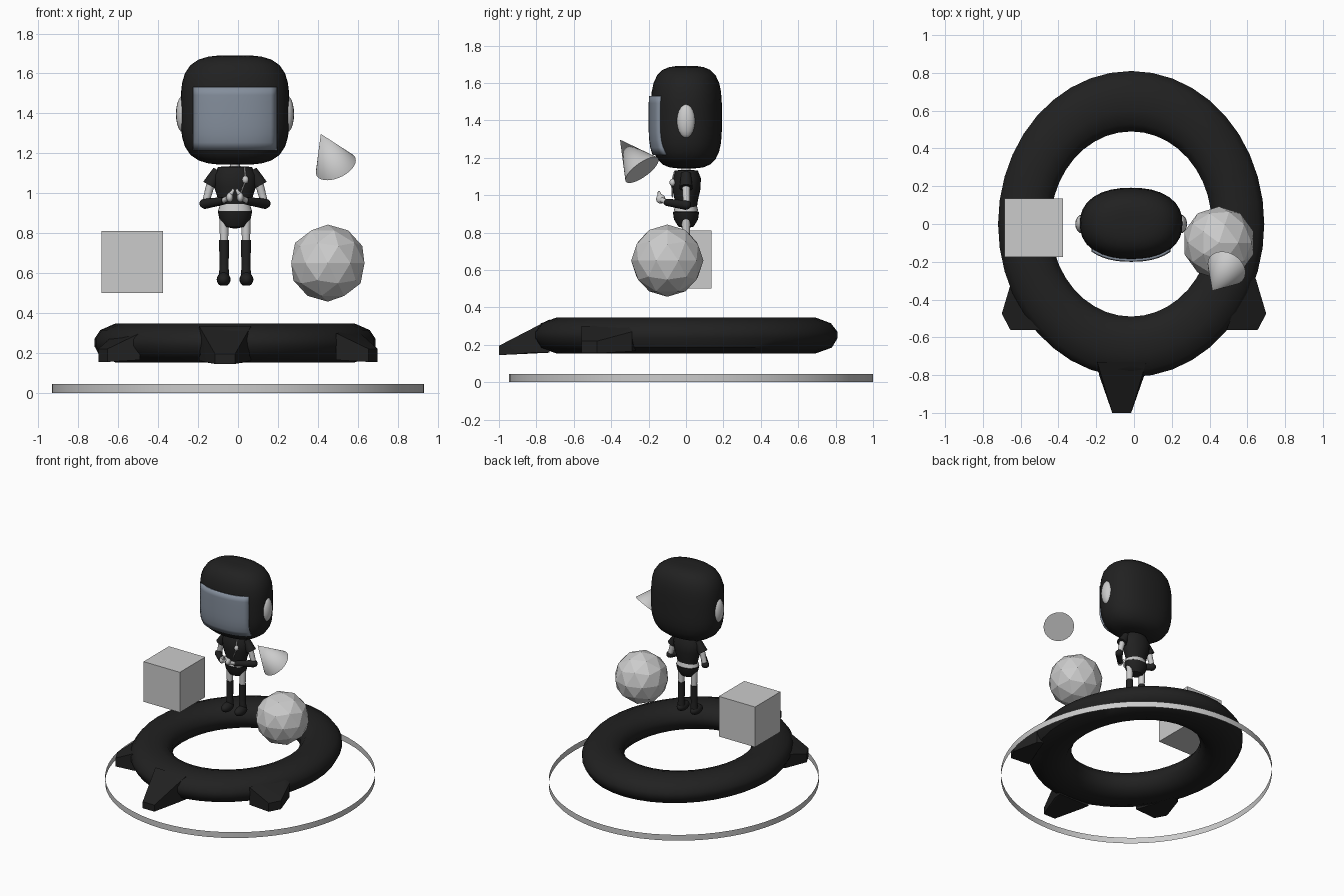
import bpy, bmesh, math
from mathutils import Vector, Matrix

if "Cube" in bpy.data.objects:
    bpy.data.objects.remove(bpy.data.objects["Cube"])

CX = -0.015  # the figure and platform sit slightly left of centre


def material(name, rgb):
    m = bpy.data.materials.new(name)
    m.diffuse_color = (*rgb, 1)
    m.use_nodes = True
    m.node_tree.nodes["Principled BSDF"].inputs["Base Color"].default_value = m.diffuse_color
    return m


BLACK = material("black", (0.015, 0.015, 0.015))
GLASS = material("slate_glass", (0.23, 0.27, 0.33))


def finish(name, bm, mat=None, angle=40, recalc=True):
    if recalc:
        bmesh.ops.recalc_face_normals(bm, faces=bm.faces)
    me = bpy.data.meshes.new(name)
    bm.to_mesh(me)
    bm.free()
    if angle:
        me.shade_smooth()
        me.set_sharp_from_angle(angle=math.radians(angle))
    if mat:
        me.materials.append(mat)
    ob = bpy.data.objects.new(name, me)
    bpy.context.collection.objects.link(ob)
    return ob


def lathe(name, profile, center, sx, sy, mat=None, seg=32, closed=False, angle=40):
    bm = bmesh.new()
    rings = []
    for r, z in profile:
        rings.append([bm.verts.new((center[0] + sx * r * math.cos(2 * math.pi * i / seg),
                                    center[1] + sy * r * math.sin(2 * math.pi * i / seg), z))
                      for i in range(seg)])
    n = len(rings)
    for k in range(n if closed else n - 1):
        a, b = rings[k], rings[(k + 1) % n]
        for i in range(seg):
            j = (i + 1) % seg
            bm.faces.new((a[i], a[j], b[j], b[i]))
    bmesh.ops.remove_doubles(bm, verts=bm.verts, dist=1e-5)
    return finish(name, bm, mat, angle)


def ellipsoid(name, c, size, mat=None):
    bm = bmesh.new()
    bmesh.ops.create_uvsphere(bm, u_segments=16, v_segments=10, radius=1,
                              matrix=Matrix.Translation(c) @ Matrix.Diagonal((*size, 1)))
    return finish(name, bm, mat)


def limb(name, a, b, r1, r2, mat=None, seg=14):
    a, b = Vector(a), Vector(b)
    d = b - a
    bm = bmesh.new()
    bmesh.ops.create_cone(bm, cap_ends=True, segments=seg, radius1=r1, radius2=r2, depth=d.length,
                          matrix=Matrix.Translation((a + b) / 2) @ d.to_track_quat('Z', 'Y').to_matrix().to_4x4())
    return finish(name, bm, mat)


def hull(name, pts, mat=None):
    bm = bmesh.new()
    for p in pts:
        bm.verts.new(p)
    bmesh.ops.convex_hull(bm, input=bm.verts)
    return finish(name, bm, mat, 20)


# Thin open ground band
lathe("ground_band", [(1, 0), (1, 0.045)], (0, 0.027), 0.933, 0.973, seg=64)

# Oval hover ring with a faceted tube section
lathe("hover_ring", [(.81, .235), (.81, .27), (.775, .315), (.69, .347), (.60, .347), (.53, .325),
                     (.49, .275), (.49, .23), (.53, .175), (.60, .153), (.69, .153), (.78, .185)],
      (CX, 0), 0.87, 1, BLACK, seg=40, closed=True)

# Three wedge fins at the front of the ring
fx = -0.065
hull("front_fin", [(fx + s * w, y, z) for s in (-1, 1)
                   for w, y, z in ((.13, -.73, .335), (.13, -.73, .158), (.12, -.80, .16),
                                   (.05, -1.0, .195), (.05, -1.0, .145))], BLACK)
for side, s in (("left", -1), ("right", 1)):
    hull(side + "_fin", [(s * x, y, z) for x, y, lo, hi in
                         ((.60, -.27, .17, .31), (.645, -.29, .165, .27), (.70, -.475, .155, .22),
                          (.655, -.56, .155, .22), (.49, -.56, .165, .30)) for z in (lo, hi)], BLACK)

# Helmet: rounded box from a radially projected sphere
HA, HB, HC, HZ, P, Q = 0.272, 0.19, 0.274, 1.417, 2.3, 3.5
bm = bmesh.new()
bmesh.ops.create_uvsphere(bm, u_segments=32, v_segments=20, radius=1)
for v in bm.verts:
    x, y, z = v.co
    f = ((abs(x) ** P + abs(y) ** P) ** (Q / P) + abs(z) ** Q) ** (1 / Q)
    v.co = (CX + HA * x / f, HB * y / f + 0.002, HZ + HC * z / f)
finish("helmet", bm, BLACK, 60)

# Visor: a panel following the helmet front
bm = bmesh.new()
bmesh.ops.create_grid(bm, x_segments=14, y_segments=8, size=1)
for v in bm.verts:
    x, z = 0.205 * v.co.x, 1.374 + 0.157 * v.co.y
    w = (1 - abs((z - HZ) / HC) ** Q) ** (P / Q)
    y = -HB * max(w - abs(x / HA) ** P, 0.05) ** (1 / P)
    v.co = (CX + x, y - 0.002, z)
visor = finish("visor", bm, GLASS, 60)
mod = visor.modifiers.new("thickness", 'SOLIDIFY')
mod.thickness = 0.016
mod.offset = 0

# Body
limb("neck", (CX, 0, 1.11), (CX, 0, 1.17), .025, .025)
lathe("torso", [(0, 1.137), (.085, 1.132), (.108, 1.09), (.104, 1.03), (.085, .97), (.078, .935), (0, .935)],
      (CX, 0.002), 1, 0.72, BLACK, seg=24)
lathe("waist", [(0, .945), (.075, .945), (.085, .912), (0, .905)], (CX, 0), 1, 0.78, seg=24)
lathe("hips", [(0, .91), (.086, .91), (.078, .87), (.05, .832), (0, .822)], (CX, 0), 1, 0.82, BLACK, seg=24)

# Small chest pendant
ellipsoid("pendant", (0.037, -0.072, 1.068), (.016, .016, .02))
limb("pendant_cord", (0.034, -0.06, 1.13), (0.037, -0.076, 1.07), .004, .004)
limb("pendant_tail", (0.037, -0.076, 1.06), (0.01, -0.072, .99), .004, .004)

# Arms with hands held together, legs, boots and ear pods
for side, s in (("left", -1), ("right", 1)):
    def at(x, y, z):
        return (CX + s * x, y, z)

    ellipsoid(side + "_ear_pod", at(.26, 0, 1.397), (.036, .05, .092))
    limb(side + "_shoulder", at(.085, 0, 1.115), at(.128, 0, 1.04), .026, .036, BLACK)
    limb(side + "_upper_arm", at(.118, 0, 1.06), at(.148, .003, .95), .022, .018)
    ellipsoid(side + "_elbow", at(.15, 0, .948), (.028, .028, .025), BLACK)
    limb(side + "_forearm", at(.152, 0, .947), at(.055, -.105, .962), .026, .019, BLACK)
    limb(side + "_wrist", at(.06, -.10, .962), at(.035, -.13, .975), .013, .014)
    ellipsoid(side + "_palm", at(.026, -.135, .98), (.017, .025, .025))
    limb(side + "_fingers", at(.028, -.138, .985), at(.006, -.145, 1.02), .015, .006)
    limb(side + "_thigh", at(.055, 0, .90), at(.055, 0, .75), .024, .021)
    limb(side + "_shin", at(.055, 0, .765), at(.055, 0, .64), .025, .024, BLACK)
    limb(side + "_ankle", at(.055, 0, .65), at(.055, 0, .57), .021, .021)
    limb(side + "_boot_cuff", at(.055, 0, .64), at(.055, 0, .57), .023, .027, BLACK)
    bm = bmesh.new()
    bmesh.ops.create_uvsphere(bm, u_segments=16, v_segments=10, radius=1)
    for v in bm.verts:
        v.co = at(.057 + .035 * v.co.x, -.025 + .062 * v.co.y, max(.568 + .035 * v.co.z, .537))
    finish(side + "_boot", bm, BLACK)

# Floating cube
bm = bmesh.new()
bmesh.ops.create_cube(bm, size=0.31, matrix=Matrix.Translation((-0.53, -0.02, 0.655)))
finish("floating_cube", bm, angle=0)

# Floating faceted ball
bm = bmesh.new()
bmesh.ops.create_icosphere(bm, subdivisions=2, radius=0.193, matrix=Matrix.Translation((0.45, -0.10, 0.65)))
finish("floating_ball", bm, angle=0)

# Floating tilted cone
limb("floating_cone", (0.49, -0.235, 1.135), (0.415, -0.353, 1.297), .107, 0, seg=32)
